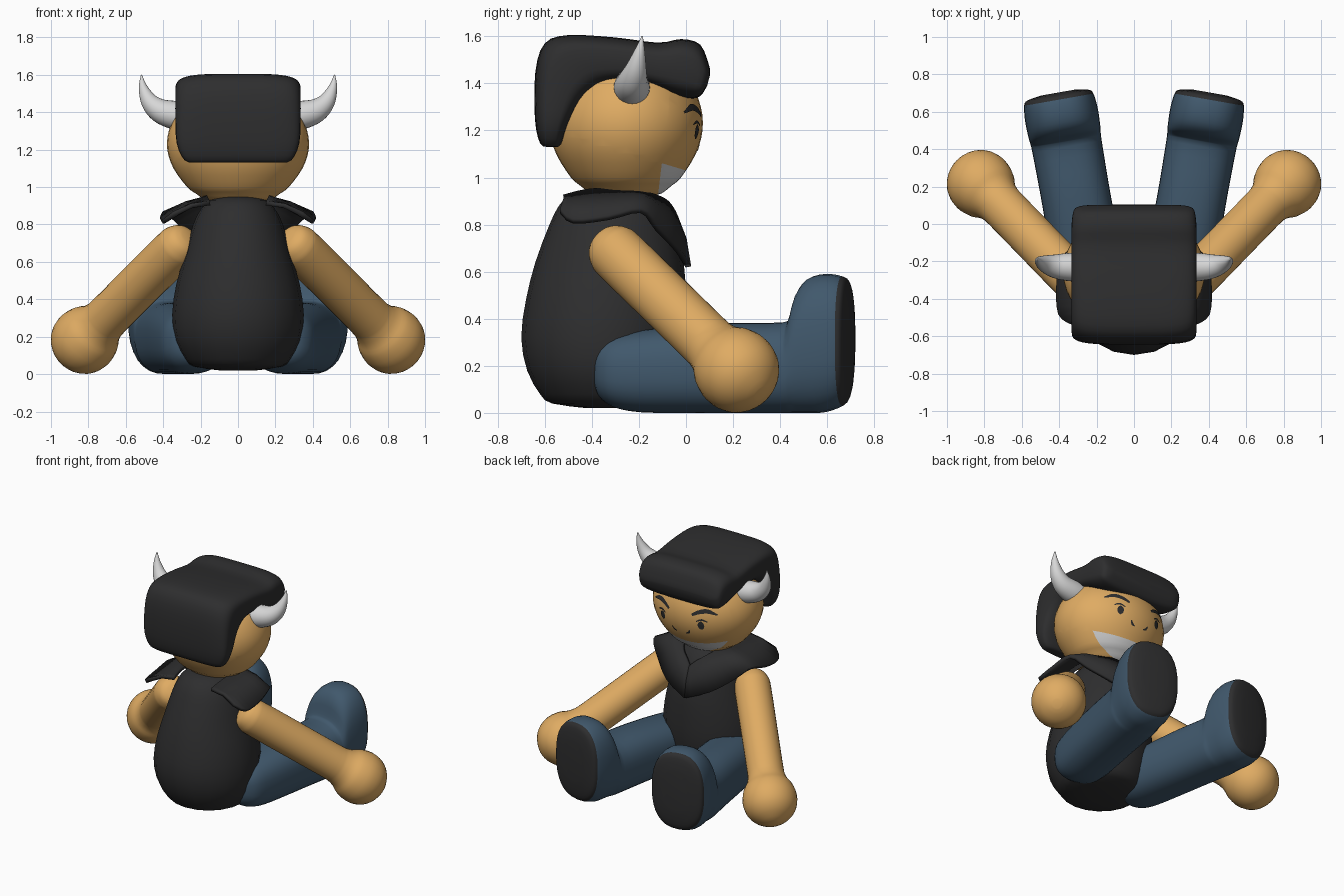
import bpy, bmesh, math
from mathutils import Vector, Matrix
from mathutils.bvhtree import BVHTree

if "Cube" in bpy.data.objects:
    bpy.data.objects.remove(bpy.data.objects["Cube"])


def mat(name, r, g, b):
    m = bpy.data.materials.new(name)
    m.diffuse_color = (r, g, b, 1)
    m.use_nodes = True
    m.node_tree.nodes["Principled BSDF"].inputs["Base Color"].default_value = m.diffuse_color
    return m


BLACK = mat("charcoal", 0.027, 0.027, 0.028)
SKIN = mat("tan skin", 0.74, 0.41, 0.125)
BLUE = mat("denim blue", 0.052, 0.098, 0.15)
SILVER = mat("silver", 0.68, 0.68, 0.68)


def smooth_path(pts, n):
    """Catmull-Rom interpolation of tuples of any length."""
    if n < 2:
        return [tuple(p) for p in pts]
    out = []
    for i in range(len(pts) - 1):
        a, b, c, d = (pts[max(i - 1, 0)], pts[i], pts[i + 1], pts[min(i + 2, len(pts) - 1)])
        for k in range(n):
            t = k / n
            out.append(tuple(0.5 * (2 * q + (r - p) * t + (2 * p - 5 * q + 4 * r - s) * t * t
                                    + (3 * q - p - 3 * r + s) * t ** 3)
                             for p, q, r, s in zip(a, b, c, d)))
    out.append(tuple(pts[-1]))
    return out


def superpoint(a, e):
    c, s = math.cos(a), math.sin(a)
    return (math.copysign(abs(c) ** (2 / e), c), math.copysign(abs(s) ** (2 / e), s))


def slab_rings(stations, seg, e, n):
    """Each station: two (y, z) points and a half width in x."""
    rings = []
    for y1, z1, y2, z2, w in smooth_path(stations, n):
        ring = []
        for i in range(seg):
            u, v = superpoint(2 * math.pi * i / seg, e)
            t = (v + 1) / 2
            ring.append(Vector((u * w, y1 + (y2 - y1) * t, z1 + (z2 - z1) * t)))
        rings.append(ring)
    return rings


def tube_rings(stations, seg, n):
    """Each station: x, y, z and radius."""
    pts = smooth_path(stations, n)
    rings = []
    for i, p in enumerate(pts):
        d = Vector(pts[min(i + 1, len(pts) - 1)][:3]) - Vector(pts[max(i - 1, 0)][:3])
        d.normalize()
        u = d.cross(Vector((0, 1, 0.3))).normalized()
        v = d.cross(u)
        r = max(p[3], 0.002)
        rings.append([Vector(p[:3]) + r * (u * math.cos(2 * math.pi * k / seg)
                                           + v * math.sin(2 * math.pi * k / seg)) for k in range(seg)])
    return rings


def grid_bm(rings, closed=True, flip=1):
    bm = bmesh.new()
    rows = [[bm.verts.new((p.x * flip, p.y, p.z)) for p in r] for r in rings]
    m = len(rows[0])
    for a, b in zip(rows, rows[1:]):
        for i in range(m if closed else m - 1):
            j = (i + 1) % m
            bm.faces.new((a[i], a[j], b[j], b[i]))
    if closed:
        bm.faces.new(rows[0])
        bm.faces.new(rows[-1])
    bmesh.ops.recalc_face_normals(bm, faces=bm.faces)
    return bm


def finish(name, bm, *mats):
    me = bpy.data.meshes.new(name)
    for f in bm.faces:
        f.smooth = True
    bm.to_mesh(me)
    bm.free()
    for m in mats:
        me.materials.append(m)
    ob = bpy.data.objects.new(name, me)
    bpy.context.collection.objects.link(ob)
    return ob


# Body: egg-shaped vest
body = [(-.42, .02, -.24, .02, .10), (-.57, .04, -.11, .04, .235), (-.62, .08, -.06, .08, .285),
        (-.675, .18, -.02, .18, .337), (-.70, .32, 0, .32, .352), (-.68, .48, 0, .48, .33),
        (-.64, .64, -.01, .64, .285), (-.58, .80, -.05, .80, .24), (-.54, .88, -.09, .88, .20),
        (-.49, .93, -.14, .93, .15), (-.42, .95, -.2, .95, .08)]
finish("vest_body", grid_bm(slab_rings(body, 20, 2, 2)), BLACK)

# Head, with the pale chin cut in by planes
profile = [(.922, .12), (.932, .175), (.965, .225), (1.0, .272), (1.1, .345), (1.2, .378),
           (1.3, .37), (1.4, .32), (1.47, .24), (1.5, .12)]
head = [(-.255 - .86 * w, z, -.255 + .86 * w, z, w) for z, w in profile]
bm = grid_bm(slab_rings(head, 40, 2, 3))
tree = BVHTree.FromBMesh(bm)
cuts = [(Vector((0, -.11, 1)), Vector((0, 1, -.12)).normalized()),
        (Vector((0, 0, 1.03)), Vector((0, -.287, -.958)))]
for co, no in cuts:
    bmesh.ops.bisect_plane(bm, geom=bm.verts[:] + bm.edges[:] + bm.faces[:], plane_co=co, plane_no=no)
for f in bm.faces:
    c = f.calc_center_median()
    f.material_index = int(all((c - co).dot(no) > 0 for co, no in cuts))
finish("head", bm, SKIN, SILVER)

# Hair: slab swept from the nape over the crown to the fringe
hair = [(-.585, 1.13, -.555, 1.13, .22), (-.62, 1.145, -.53, 1.14, .285), (-.642, 1.25, -.50, 1.22, .328),
        (-.64, 1.45, -.44, 1.32, .335), (-.60, 1.57, -.38, 1.37, .335), (-.50, 1.605, -.32, 1.395, .335),
        (-.30, 1.595, -.22, 1.40, .335), (-.12, 1.573, -.12, 1.375, .335), (-.02, 1.588, -.06, 1.35, .335),
        (.06, 1.565, .01, 1.335, .33), (.097, 1.48, .06, 1.345, .315), (.103, 1.44, .09, 1.39, .26)]
finish("hair", grid_bm(slab_rings(hair, 40, 4, 3)), BLACK)


# Painted face strokes laid on the head: x, z, half width
def stroke(name, pts, flip):
    pts = smooth_path(pts, 4)
    rows = []
    for i, (x, z, w) in enumerate(pts):
        a, b = pts[max(i - 1, 0)], pts[min(i + 1, len(pts) - 1)]
        nrm = Vector((-(b[1] - a[1]), b[0] - a[0])).normalized() * w
        row = []
        for k in (-1, 0, 1):
            hit, no, _, _ = tree.ray_cast(Vector((x + k * nrm.x, 1, z + k * nrm.y)), Vector((0, -1, 0)))
            row.append(hit + no * .005)
        rows.append(row)
    bm = grid_bm(rows, False, flip)
    for f in bm.faces:
        f.normal_update()
        if f.normal.y < 0:
            f.normal_flip()
    finish(name, bm, BLACK)


# Paired parts
arm_end, arm_dir = Vector((.82, .215, .182)), Vector((-.56, -.575, .56)).normalized()
arm = [(-.178, .03), (-.165, .07), (-.13, .125), (-.075, .165), (0, .18), (.075, .165), (.125, .138),
       (.17, .124), (.23, .12), (.5, .12), (.83, .12), (.90, .113), (.95, .085), (.97, .04)]
leg = [(-.385, .26, -.385, .12, .07), (-.37, .30, -.37, .07, .12), (-.31, .33, -.31, .025, .165),
       (-.2, .35, -.2, .003, .18), (0, .37, 0, 0, .185), (.2, .382, .2, 0, .185), (.42, .385, .42, 0, .188),
       (.46, .42, .46, 0, .19), (.485, .51, .485, 0, .193), (.53, .57, .53, 0, .196), (.60, .59, .60, .003, .197),
       (.675, .58, .675, .03, .188), (.70, .55, .70, .075, .165), (.713, .46, .713, .18, .09)]
horn = [(.29, -.23, 1.38, .077), (.35, -.23, 1.387, .075), (.42, -.226, 1.41, .064), (.475, -.213, 1.46, .046),
        (.508, -.197, 1.535, .023), (.516, -.186, 1.60, .003)]
inner = [(.15, -.52, .915), (.16, -.42, .94), (.16, -.3, .945), (.14, -.19, .935), (.09, -.10, .905), (.04, -.065, .87),
         (0, -.045, .83)]
outer = [(.34, -.535, .86), (.40, -.48, .815), (.41, -.33, .83), (.385, -.19, .86), (.30, -.12, .78),
         (.17, -.035, .69), (0, .01, .62)]

for s, side in ((-1, "left"), (1, "right")):
    pts = [(*(arm_end + arm_dir * d), r) for d, r in arm]
    finish(side + "_arm", grid_bm(tube_rings(pts, 28, 3), flip=s), SKIN)
    finish(side + "_horn", grid_bm(tube_rings(horn, 24, 4), flip=s), SILVER)

    # Leg with black sole, turned outward
    bm = grid_bm(slab_rings(leg, 32, 2.5, 3), flip=s)
    for f in bm.faces:
        f.material_index = int(f.calc_center_median().y > .675)
    bm.transform(Matrix.Translation((s * .285, 0, 0)) @ Matrix.Rotation(-s * math.radians(10), 4, 'Z'))
    finish(side + "_leg", bm, BLUE, BLACK)

    # Shoulder flap and lapel
    rows = []
    for a, b in zip(smooth_path(inner, 3), smooth_path(outer, 3)):
        a, b = Vector(a), Vector(b)
        rows.append([a, a.lerp(b, .5) + Vector((0, .008, .014)), b])
    bm = grid_bm(rows, False, s)
    if sum(f.normal.z for f in bm.faces) < 0:
        bmesh.ops.reverse_faces(bm, faces=bm.faces)
    flap = finish(side + "_collar_flap", bm, BLACK)
    sol = flap.modifiers.new("thickness", 'SOLIDIFY')
    sol.thickness = .025
    sol.offset = 0

    # Brow, eye, lash and nose marks
    stroke(side + "_brow", [(.09, 1.262, .008), (.13, 1.285, .013), (.185, 1.297, .014), (.245, 1.275, .004)], s)
    stroke(side + "_eye", [(.15, 1.165, .004), (.15, 1.178, .017), (.15, 1.195, .021), (.15, 1.212, .017),
                           (.15, 1.225, .004)], s)
    stroke(side + "_lash", [(.12, 1.222, .003), (.155, 1.237, .006), (.19, 1.225, .003)], s)
    stroke(side + "_nose_mark", [(.035, 1.115, .003), (.055, 1.122, .007), (.068, 1.145, .003)], s)
